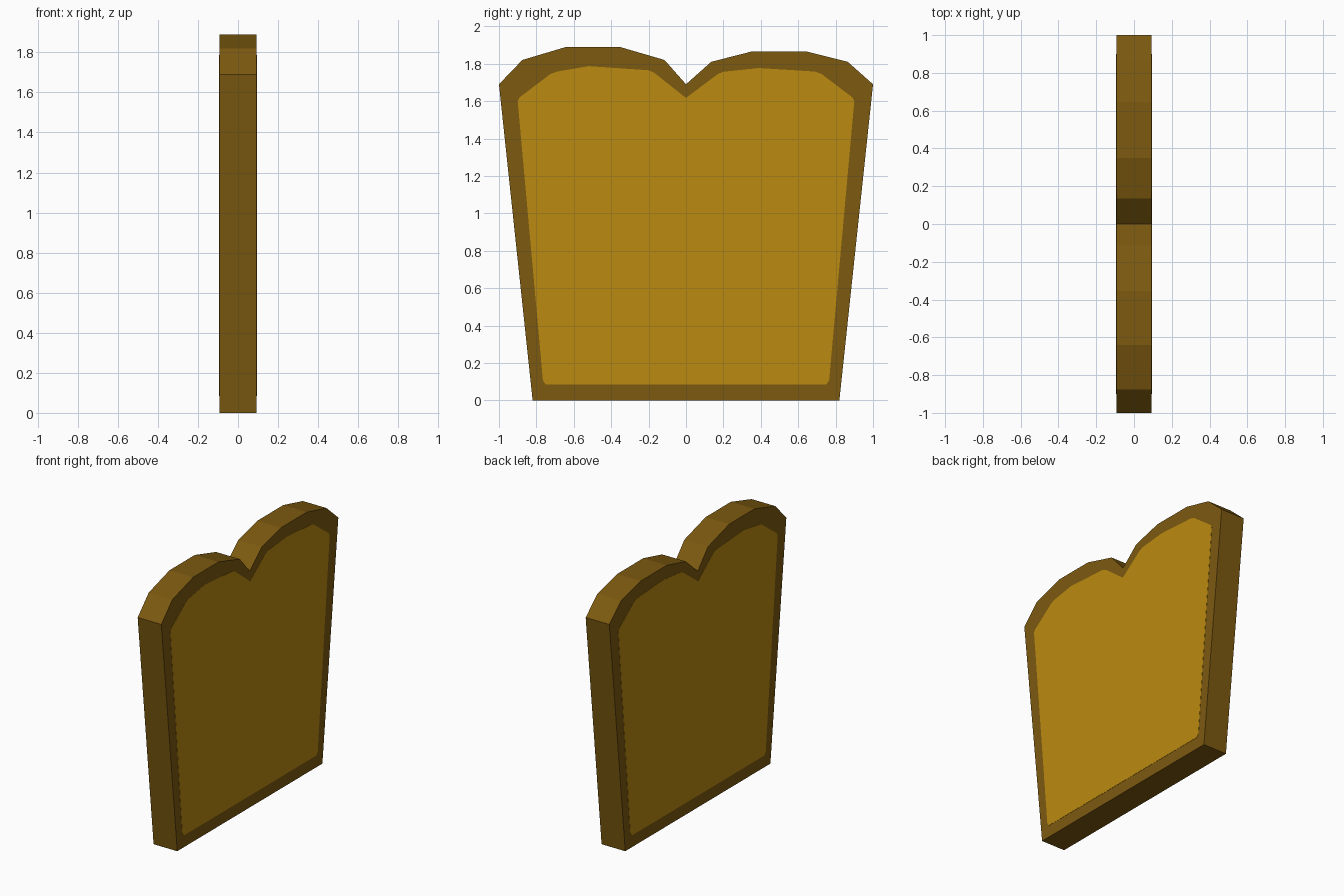
import bpy, bmesh

if "Cube" in bpy.data.objects:
    bpy.data.objects.remove(bpy.data.objects["Cube"])


def material(name, rgb):
    m = bpy.data.materials.new(name)
    m.diffuse_color = (*rgb, 1.0)
    m.use_nodes = True
    m.node_tree.nodes["Principled BSDF"].inputs["Base Color"].default_value = m.diffuse_color
    return m


def slab(name, outline, half_width, mat):
    """Extrude a y-z outline symmetrically along x."""
    bm = bmesh.new()
    face = bm.faces.new([bm.verts.new((-half_width, y, z)) for y, z in outline])
    out = bmesh.ops.extrude_face_region(bm, geom=[face], use_keep_orig=True)
    moved = [g for g in out["geom"] if isinstance(g, bmesh.types.BMVert)]
    bmesh.ops.translate(bm, verts=moved, vec=(2 * half_width, 0, 0))
    bmesh.ops.recalc_face_normals(bm, faces=bm.faces)
    me = bpy.data.meshes.new(name)
    bm.to_mesh(me)
    bm.free()
    me.materials.append(mat)
    ob = bpy.data.objects.new(name, me)
    bpy.context.collection.objects.link(ob)
    return ob


crust_mat = material("crust brown", (0.20, 0.10, 0.005))
crumb_mat = material("toasted crumb", (0.50, 0.255, 0.005))

# Crust: the full slice, with two slightly unequal humps
crust = [(-0.82, 0), (0.82, 0), (1, 1.69), (0.865, 1.81), (0.645, 1.865),
         (0.35, 1.865), (0.135, 1.81), (0, 1.69), (-0.115, 1.82),
         (-0.355, 1.89), (-0.64, 1.89), (-0.875, 1.82), (-1, 1.69)]
slab("crust", crust, 0.0935, crust_mat)

# Crumb: smaller outline showing as a thin layer on both broad sides
crumb = [(-0.75, 0.085), (0.75, 0.085), (0.765, 0.105), (0.9, 1.6),
         (0.89, 1.62), (0.725, 1.745), (0.69, 1.758), (0.39, 1.777),
         (0.20, 1.757), (0.17, 1.745), (0, 1.617), (-0.17, 1.752),
         (-0.20, 1.765), (-0.52, 1.787), (-0.69, 1.758), (-0.725, 1.745),
         (-0.89, 1.62), (-0.9, 1.6), (-0.765, 0.105)]
slab("crumb", crumb, 0.095, crumb_mat)
